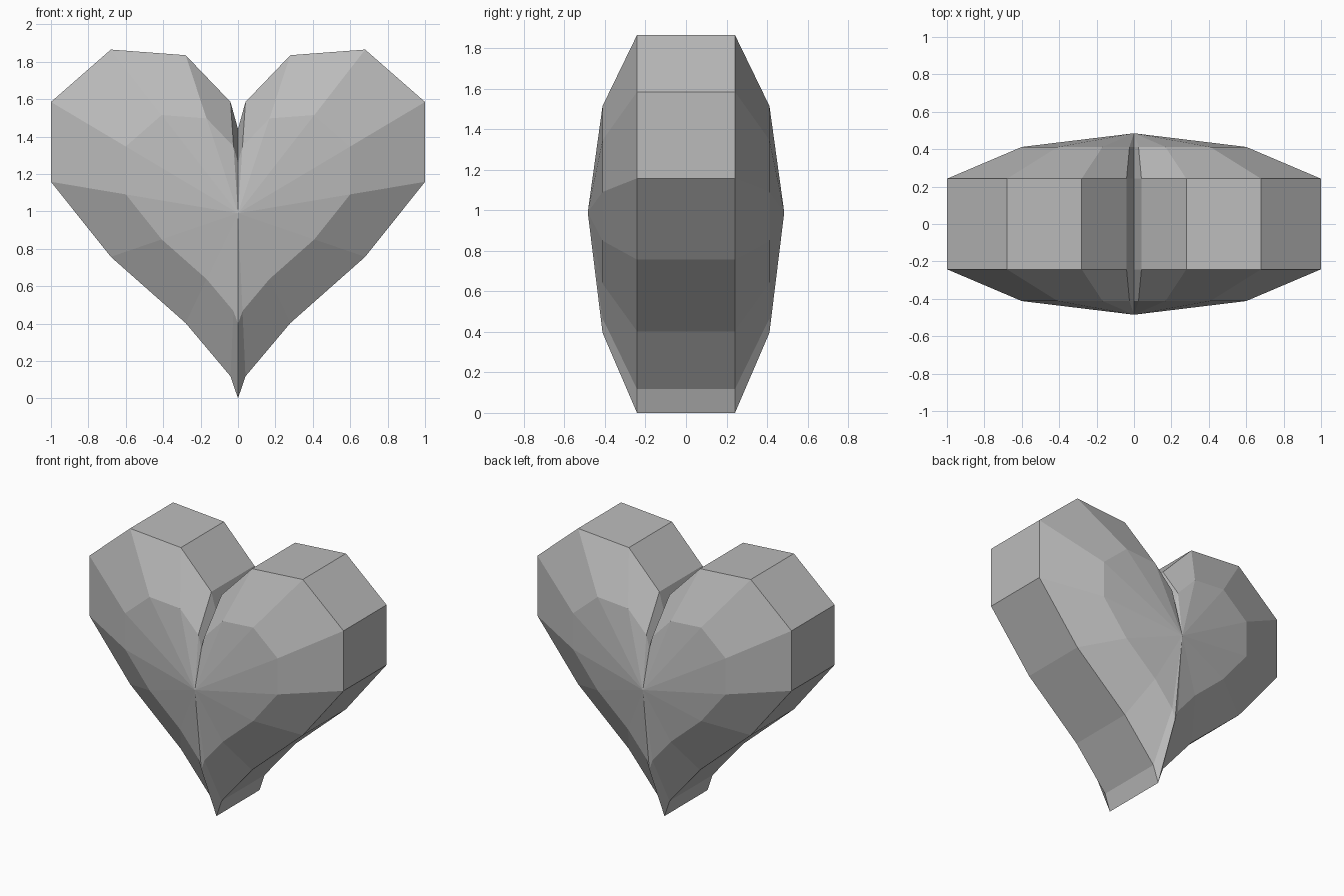
import bpy, bmesh

if "Cube" in bpy.data.objects:
    bpy.data.objects.remove(bpy.data.objects["Cube"])

# Right half of the heart outline (x, z), from top notch to bottom tip
half = [(0, 1.44), (0.04, 1.585), (0.28, 1.835), (0.68, 1.865), (1, 1.585),
        (1, 1.158), (0.68, 0.757), (0.28, 0.403), (0.04, 0.118), (0, 0)]
outline = half + [(-x, z) for x, z in reversed(half[1:-1])]
CENTRE_Z = 0.99

bm = bmesh.new()


def ring(scale, y):
    """Heart outline scaled about its centre at a given depth."""
    return [bm.verts.new((x * scale, y, CENTRE_Z + (z - CENTRE_Z) * scale))
            for x, z in outline]


# Rim band, two bevel bands per side
rings = [ring(s, y) for s, y in [(0.6, -0.412), (1, -0.242), (1, 0.242), (0.6, 0.412)]]
n = len(outline)
for a, b in zip(rings, rings[1:]):
    for i in range(n):
        j = (i + 1) % n
        bm.faces.new((a[i], a[j], b[j], b[i]))

# Faceted fans meeting at the front and back peaks
for r, y in ((rings[0], -0.485), (rings[-1], 0.485)):
    peak = bm.verts.new((0, y, CENTRE_Z))
    for i in range(n):
        bm.faces.new((r[i], r[(i + 1) % n], peak))
bmesh.ops.recalc_face_normals(bm, faces=bm.faces)

mesh = bpy.data.meshes.new("heart")
bm.to_mesh(mesh)
bm.free()
heart = bpy.data.objects.new("heart", mesh)
bpy.context.collection.objects.link(heart)

# Plain grey finish
grey = bpy.data.materials.new("light_grey")
grey.diffuse_color = (0.5, 0.5, 0.5, 1)
grey.use_nodes = True
grey.node_tree.nodes["Principled BSDF"].inputs["Base Color"].default_value = grey.diffuse_color
mesh.materials.append(grey)
